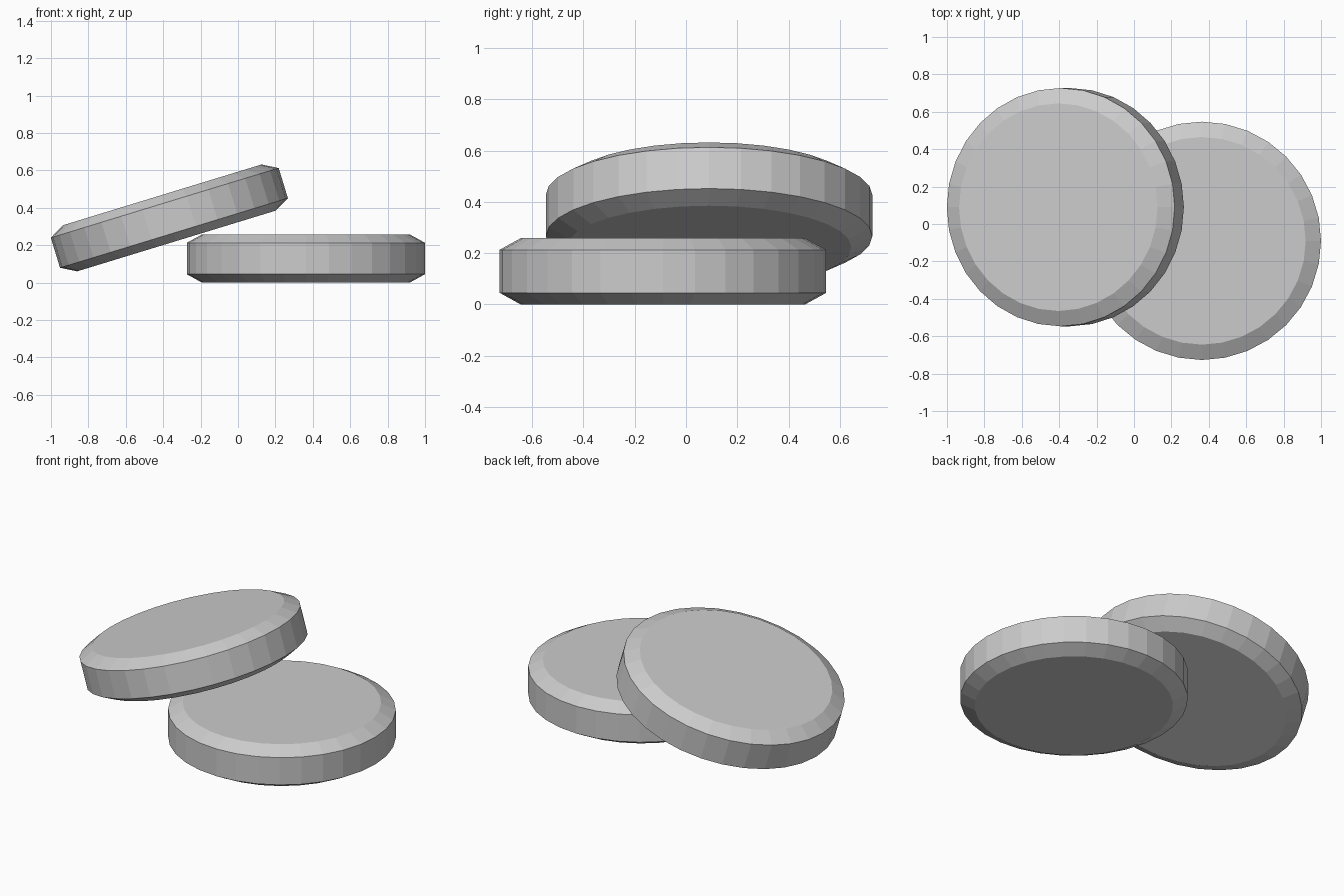
import bpy, bmesh
from math import radians, sin, cos, tau

if "Cube" in bpy.data.objects:
    bpy.data.objects.remove(bpy.data.objects["Cube"])

SIDES = 32
# (radius, height) from bottom rim to top rim, centred on the disc's middle
PROFILE = [(0.555, -0.129), (0.637, -0.084), (0.637, 0.084), (0.555, 0.129)]


def disc(name, location, tilt=0.0):
    bm = bmesh.new()
    rings = [[bm.verts.new((r * cos(tau * i / SIDES), r * sin(tau * i / SIDES), z))
              for i in range(SIDES)] for r, z in PROFILE]
    # chamfers and side wall
    for low, high in zip(rings, rings[1:]):
        for i in range(SIDES):
            j = (i + 1) % SIDES
            bm.faces.new((low[i], low[j], high[j], high[i]))
    # flat caps
    bm.faces.new(rings[0][::-1])
    bm.faces.new(rings[-1])
    mesh = bpy.data.meshes.new(name)
    bm.to_mesh(mesh)
    bm.free()
    obj = bpy.data.objects.new(name, mesh)
    obj.location = location
    obj.rotation_euler.y = radians(tilt)
    bpy.context.collection.objects.link(obj)


# disc lying flat, and a second one leaning on its rim
disc("flat_disc", (0.363, -0.09, 0.129))
disc("leaning_disc", (-0.367, 0.09, 0.346), -17)
